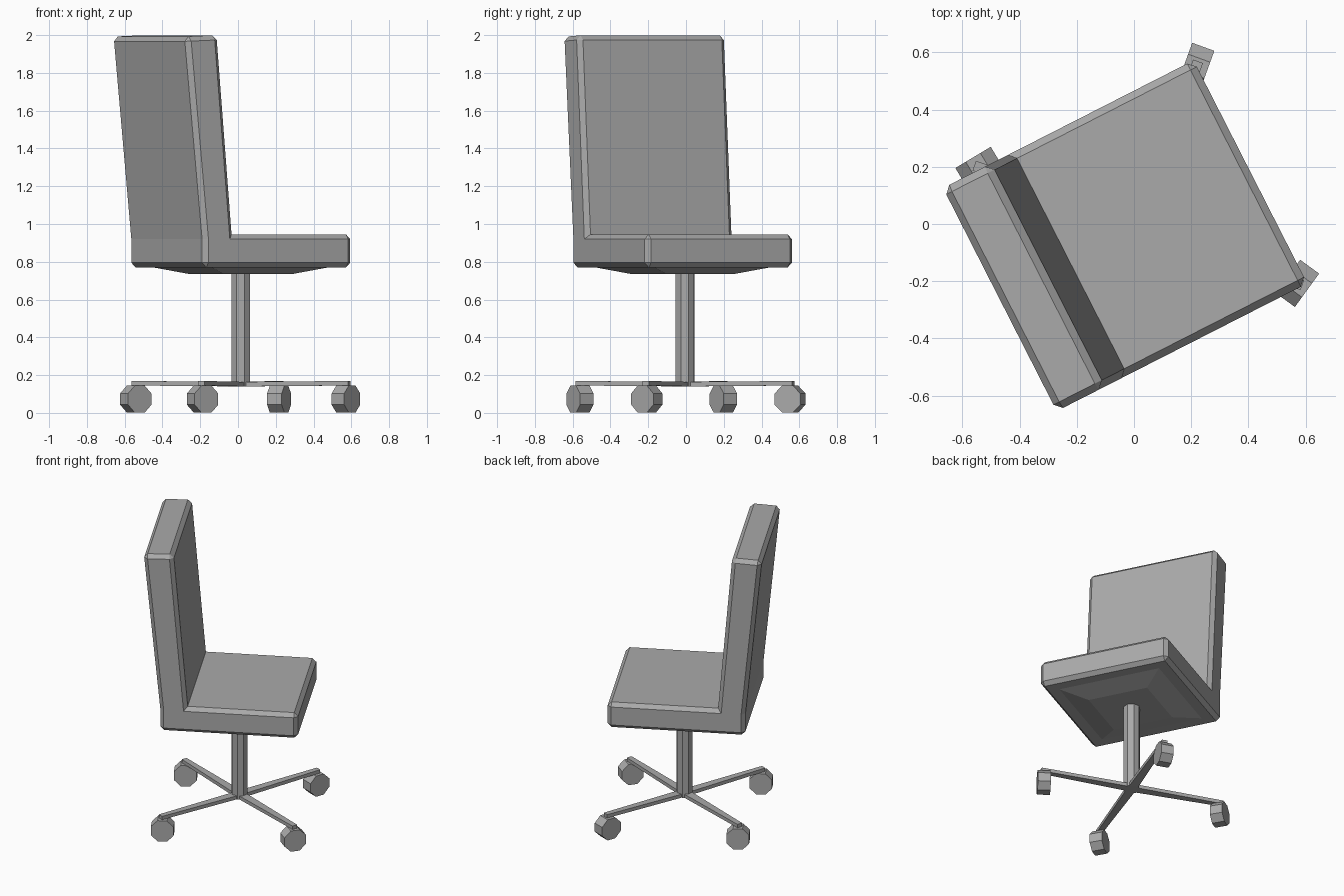
import bpy, bmesh, math
from mathutils import Matrix, Vector

cube = bpy.data.objects.get("Cube")
if cube:
    bpy.data.objects.remove(cube, do_unlink=True)

grey = bpy.data.materials.new("plain grey")
grey.use_nodes = True
COLOUR = (0.4, 0.4, 0.4, 1)
grey.diffuse_color = COLOUR
grey.node_tree.nodes["Principled BSDF"].inputs["Base Color"].default_value = COLOUR

HUB = Vector((0.015, -0.005, 0))


def finish(name, bm, matrix=Matrix()):
    """Turn a bmesh into a flat-shaded object."""
    bmesh.ops.recalc_face_normals(bm, faces=bm.faces)
    mesh = bpy.data.meshes.new(name)
    bm.to_mesh(mesh)
    bm.free()
    mesh.transform(matrix)
    mesh.materials.append(grey)
    obj = bpy.data.objects.new(name, mesh)
    bpy.context.collection.objects.link(obj)
    return obj


def prism(points, offset):
    """Closed outline swept along an offset."""
    bm = bmesh.new()
    face = bm.faces.new([bm.verts.new(p) for p in points])
    swept = bmesh.ops.extrude_face_region(bm, geom=[face], use_keep_orig=True)
    verts = [g for g in swept["geom"] if isinstance(g, bmesh.types.BMVert)]
    bmesh.ops.translate(bm, verts=verts, vec=offset)
    bmesh.ops.recalc_face_normals(bm, faces=bm.faces)
    return bm


def cylinder(name, radius, depth, matrix):
    """Eight-sided cylinder."""
    bm = bmesh.new()
    bmesh.ops.create_cone(bm, cap_ends=True, segments=8, radius1=radius,
                          radius2=radius, depth=depth)
    return finish(name, bm, matrix)


def turn(degrees, axis="Z"):
    return Matrix.Rotation(math.radians(degrees), 4, axis)


# Seat and backrest: one L-shaped side profile with chamfered outer edges
profile = [(-0.435, 0.77), (0.445, 0.77), (0.445, 0.945), (-0.26, 0.945),
           (-0.35, 2.0), (-0.54, 1.992), (-0.435, 0.92)]
bm = prism([(u, -0.46, z) for u, z in profile], (0, 0.875, 0))
outer = [e for e in bm.edges if e.is_convex and e.calc_face_angle() > 0.4]
bmesh.ops.bevel(bm, geom=outer, offset=0.025, offset_type="OFFSET",
                segments=1, affect="EDGES")
# Underside sags gently towards the column
bm.normal_update()
base = min(bm.faces, key=lambda f: f.calc_center_median().z)
bmesh.ops.inset_region(bm, faces=[base], thickness=0.1)
bmesh.ops.inset_region(bm, faces=[base], thickness=0.2)
for vert in base.verts:
    vert.co.z = 0.735
finish("seat_and_backrest", bm, turn(27))

# Central column
cylinder("column", 0.053, 0.61, Matrix.Translation(HUB + Vector((0, 0, 0.445))) @ turn(20))

# Four tapered arms, each with a swivelled caster
casters = [("front", -20, 54), ("left", 70, 70), ("back", 160, 31), ("right", 250, 30)]
for side, angle, roll in casters:
    place = Matrix.Translation(HUB) @ turn(angle)
    arm = prism([(0, -0.03, 0.14), (0.61, -0.018, 0.145),
                 (0.61, 0.018, 0.145), (0, 0.03, 0.14)], (0, 0, 0.024))
    finish(side + "_arm", arm, place)
    centre = place @ Vector((0.592, 0, 0.073))
    spin = Matrix.Translation(centre) @ turn(roll)
    cylinder(side + "_caster_wheel", 0.078, 0.082,
             spin @ turn(90, "X") @ turn(22.5))
    cylinder(side + "_caster_pin", 0.016, 0.06,
             Matrix.Translation(centre + Vector((0, 0, 0.065))))
